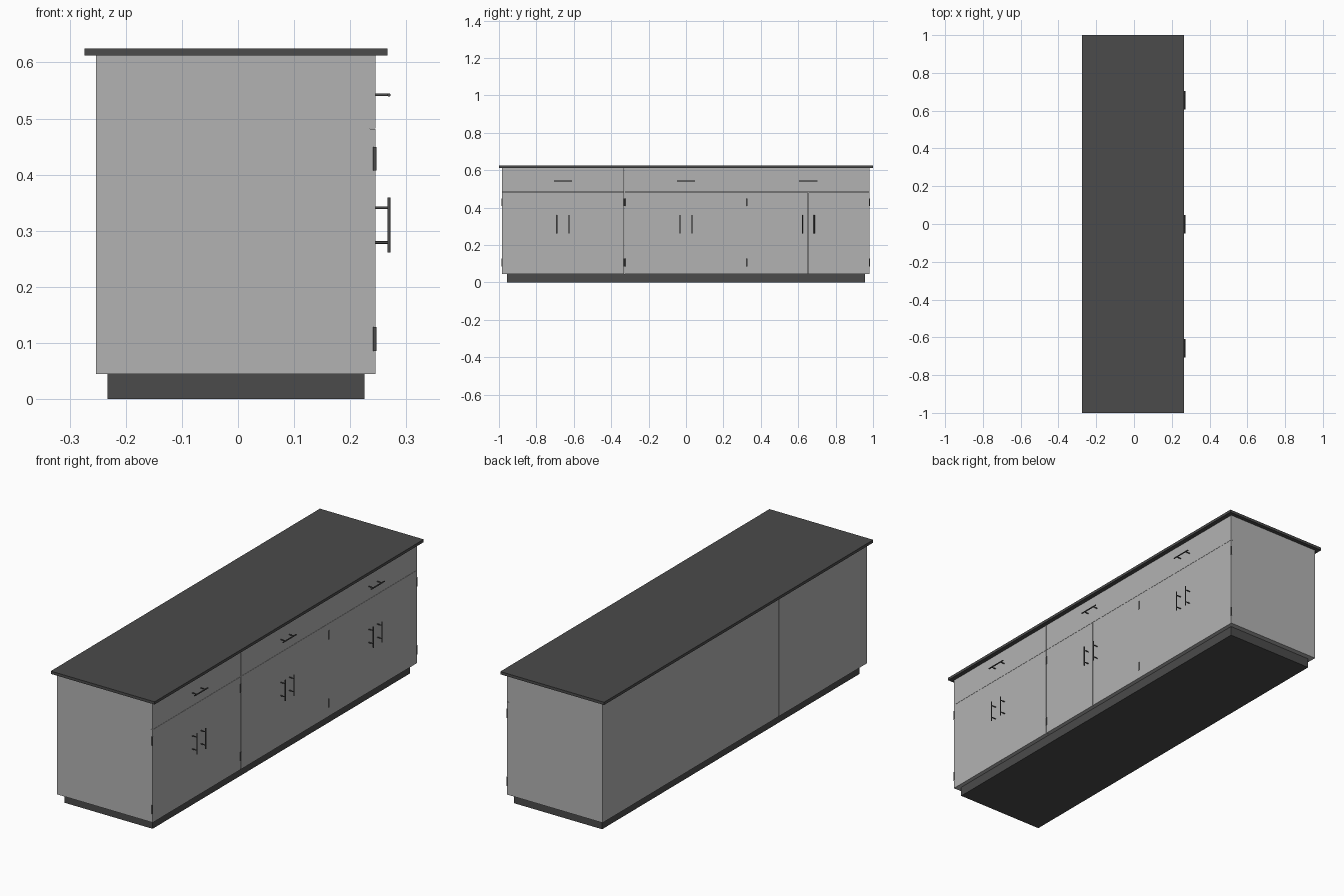
import bpy
from mathutils import Vector

if "Cube" in bpy.data.objects:
    bpy.data.objects.remove(bpy.data.objects["Cube"])


def material(name, v):
    m = bpy.data.materials.new(name)
    m.diffuse_color = (v, v, v, 1)
    m.use_nodes = True
    m.node_tree.nodes["Principled BSDF"].inputs["Base Color"].default_value = m.diffuse_color
    return m


LIGHT = material("light_grey", 0.45)
DARK = material("dark_grey", 0.07)


def box(name, lo, hi, mat):
    lo, hi = Vector(lo), Vector(hi)
    bpy.ops.mesh.primitive_cube_add(size=1, location=(lo + hi) / 2)
    o = bpy.context.object
    o.name = name
    o.scale = hi - lo
    bpy.ops.object.transform_apply(location=False, rotation=False, scale=True)
    o.data.materials.append(mat)
    return o


def rod(name, a, b, r, sides=16):
    a, b = Vector(a), Vector(b)
    d = b - a
    bpy.ops.mesh.primitive_cylinder_add(vertices=sides, radius=r, depth=d.length, location=(a + b) / 2)
    o = bpy.context.object
    o.name = name
    o.rotation_euler = d.to_track_quat('Z', 'Y').to_euler()
    o.data.materials.append(DARK)
    bpy.ops.object.shade_smooth_by_angle()
    return o


def handle(name, y, z, axis, half, post):
    # bar standing off the front face on two posts
    c, axis = Vector((0.269, y, z)), Vector(axis)
    rod(name + "_bar", c - axis * half, c + axis * half, 0.003)
    for s in (-1, 1):
        p = c + axis * post * s
        rod(name + "_post", (0.243, p.y, p.z), p, 0.0023)


BACK, FRONT, FACE = -0.253, 0.245, 0.235
Z0, ZD, Z1 = 0.045, 0.482, 0.612
G = 0.0005  # half of the hairline gap between fronts

# plinth and worktop
box("plinth", (-0.233, -0.956, 0), (0.225, 0.956, Z0), DARK)
box("worktop", (-0.274, -1, Z1), (0.266, 1, 0.625), DARK)

# three cabinets; the first stands a little apart from the second
for i, (y0, y1) in enumerate([(-0.984, -0.3305), (-0.3275, 0.327), (0.327, 0.981)]):
    n = f"cabinet_{i + 1}"
    yc = (y0 + y1) / 2
    box(n + "_body", (BACK, y0, Z0), (FACE, y1, Z1), LIGHT)

    # drawer front and pair of doors
    box(n + "_drawer_front", (FACE, y0, ZD + G), (FRONT, y1, Z1), LIGHT)
    box(n + "_door_left", (FACE, y0, Z0), (FRONT, yc - G, ZD - G), LIGHT)
    box(n + "_door_right", (FACE, yc + G, Z0), (FRONT, y1, ZD - G), LIGHT)

    # handles
    handle(n + "_drawer_handle", yc, 0.542, (0, 1, 0), 0.049, 0.031)
    for s in (-1, 1):
        handle(n + "_door_handle", yc + 0.032 * s, 0.31, (0, 0, 1), 0.049, 0.031)

    # hinge barrels on the outer door edges
    for y in (y0, y1):
        for z in (0.107, 0.428):
            rod(n + "_hinge", (0.244, y, z - 0.021), (0.244, y, z + 0.021), 0.0032)
